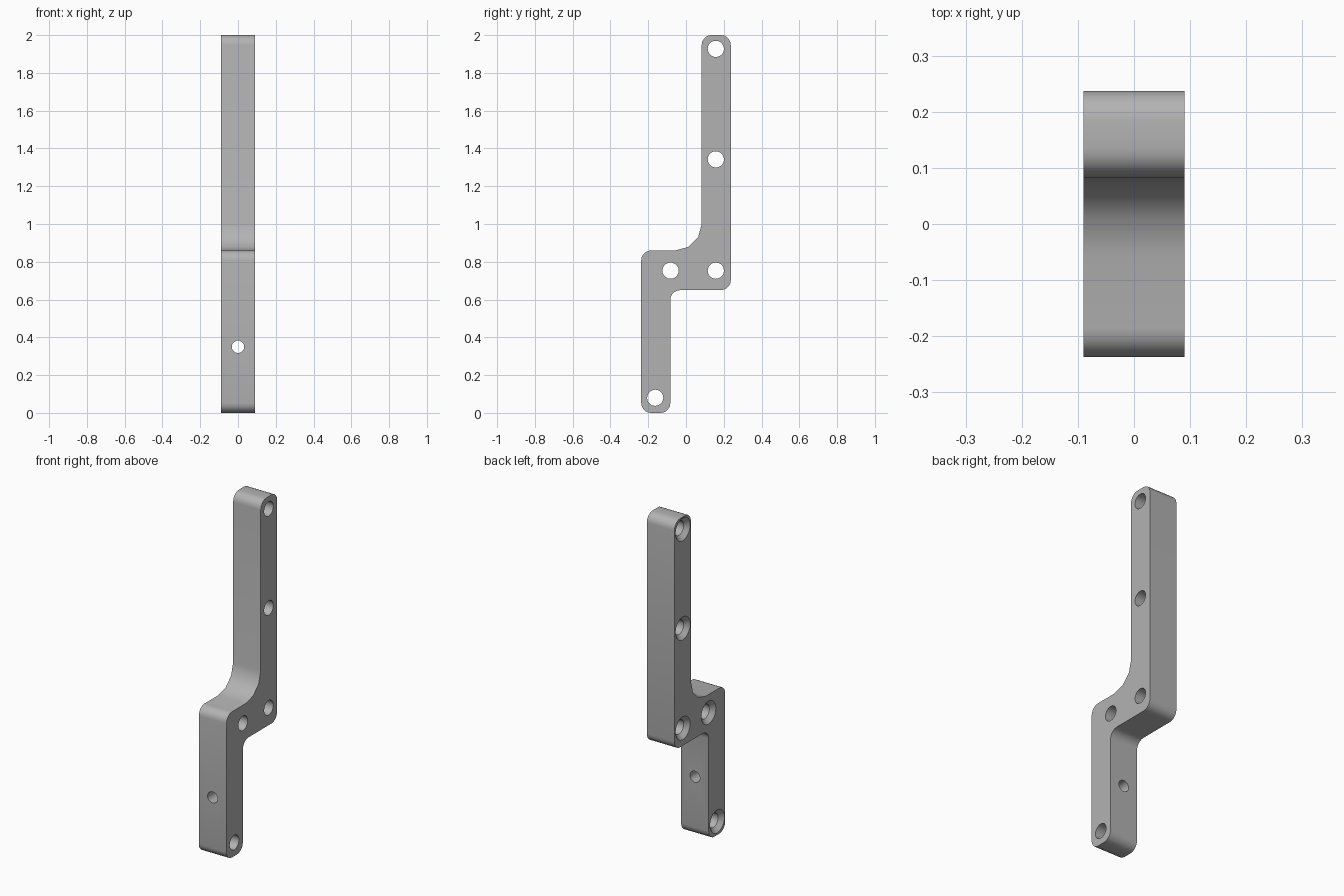
import bpy, bmesh, math
from mathutils import Vector, Matrix

if "Cube" in bpy.data.objects:
    bpy.data.objects.remove(bpy.data.objects["Cube"])

HALF = 0.09      # half the thickness
SMALL = 0.052    # ordinary corner radius
LARGE = 0.14     # radius of the big inner corner

grey = bpy.data.materials.new("plain grey")
grey.use_nodes = True
colour = (0.45, 0.45, 0.45, 1)
grey.diffuse_color = colour
grey.node_tree.nodes["Principled BSDF"].inputs["Base Color"].default_value = colour


def make_object(name, bm):
    bmesh.ops.recalc_face_normals(bm, faces=bm.faces)
    mesh = bpy.data.meshes.new(name)
    bm.to_mesh(mesh)
    bm.free()
    mesh.materials.append(grey)
    obj = bpy.data.objects.new(name, mesh)
    bpy.context.collection.objects.link(obj)
    return obj


def fillet(prev, corner, nxt, radius, steps):
    """Points of a round between two perpendicular edges."""
    a, b = (prev - corner).normalized(), (nxt - corner).normalized()
    centre = corner + (a + b) * radius
    angles = [math.pi / 2 * i / steps for i in range(steps + 1)]
    return [centre - b * radius * math.cos(t) - a * radius * math.sin(t) for t in angles]


def drill(name, rings, matrix):
    """Turned cutter from (distance, radius) rings along its local z."""
    bm = bmesh.new()
    sides = 20
    loops = []
    for z, r in rings:
        loops.append([bm.verts.new((r * math.cos(math.tau * i / sides),
                                    r * math.sin(math.tau * i / sides), z))
                      for i in range(sides)])
    for low, high in zip(loops, loops[1:]):
        for i in range(sides):
            j = (i + 1) % sides
            bm.faces.new((low[i], low[j], high[j], high[i]))
    bm.faces.new(loops[0])
    bm.faces.new(loops[-1])
    bm.transform(matrix)
    obj = make_object(name, bm)
    obj.hide_render = True
    return obj


# Stepped bracket outline in y and z: foot, shelf and upright arm
corners = [(-0.237, 0), (-0.083, 0), (-0.083, 0.65), (0.237, 0.65),
           (0.237, 2), (0.083, 2), (0.083, 0.86), (-0.237, 0.86)]
points = [Vector(c) for c in corners]
outline = []
for i, p in enumerate(points):
    big = i == 6
    outline += fillet(points[i - 1], p, points[(i + 1) % len(points)],
                      LARGE if big else SMALL, 3 if big else 5)

bm = bmesh.new()
face = bm.faces.new([bm.verts.new((-HALF, p.x, p.y)) for p in outline])
extruded = bmesh.ops.extrude_face_region(bm, geom=[face])
moved = [v for v in extruded["geom"] if isinstance(v, bmesh.types.BMVert)]
bmesh.ops.translate(bm, verts=moved, vec=(2 * HALF, 0, 0))
bracket = make_object("stepped_bracket", bm)

# Side screw holes, countersunk on the -x face
R, SINK = 0.043, 0.068
side_rings = [(-HALF - 0.01, SINK + 0.01), (-HALF + SINK - R, R), (HALF + 0.05, R)]
cutters = []
for y, z in [(0.158, 1.927), (0.158, 1.342), (0.158, 0.753), (-0.082, 0.753), (-0.163, 0.08)]:
    place = Matrix.Translation((0, y, z)) @ Matrix.Rotation(math.pi / 2, 4, "Y")
    cutters.append(drill("screw_hole_cutter", side_rings, place))

# Small cross hole through the foot, front to back
place = Matrix.Translation((0, -0.16, 0.35)) @ Matrix.Rotation(math.pi / 2, 4, "X")
cutters.append(drill("cross_hole_cutter", [(-0.2, 0.033), (0.2, 0.033)], place))

# Cut the holes, then remove the cutters
bpy.ops.object.select_all(action="DESELECT")
bpy.context.view_layer.objects.active = bracket
bracket.select_set(True)
for cutter in cutters:
    mod = bracket.modifiers.new("hole", "BOOLEAN")
    mod.operation = "DIFFERENCE"
    mod.solver = "EXACT"
    mod.object = cutter
    bpy.ops.object.modifier_apply(modifier=mod.name)
    bpy.data.objects.remove(cutter)
bpy.ops.object.shade_smooth_by_angle(angle=math.radians(32))
